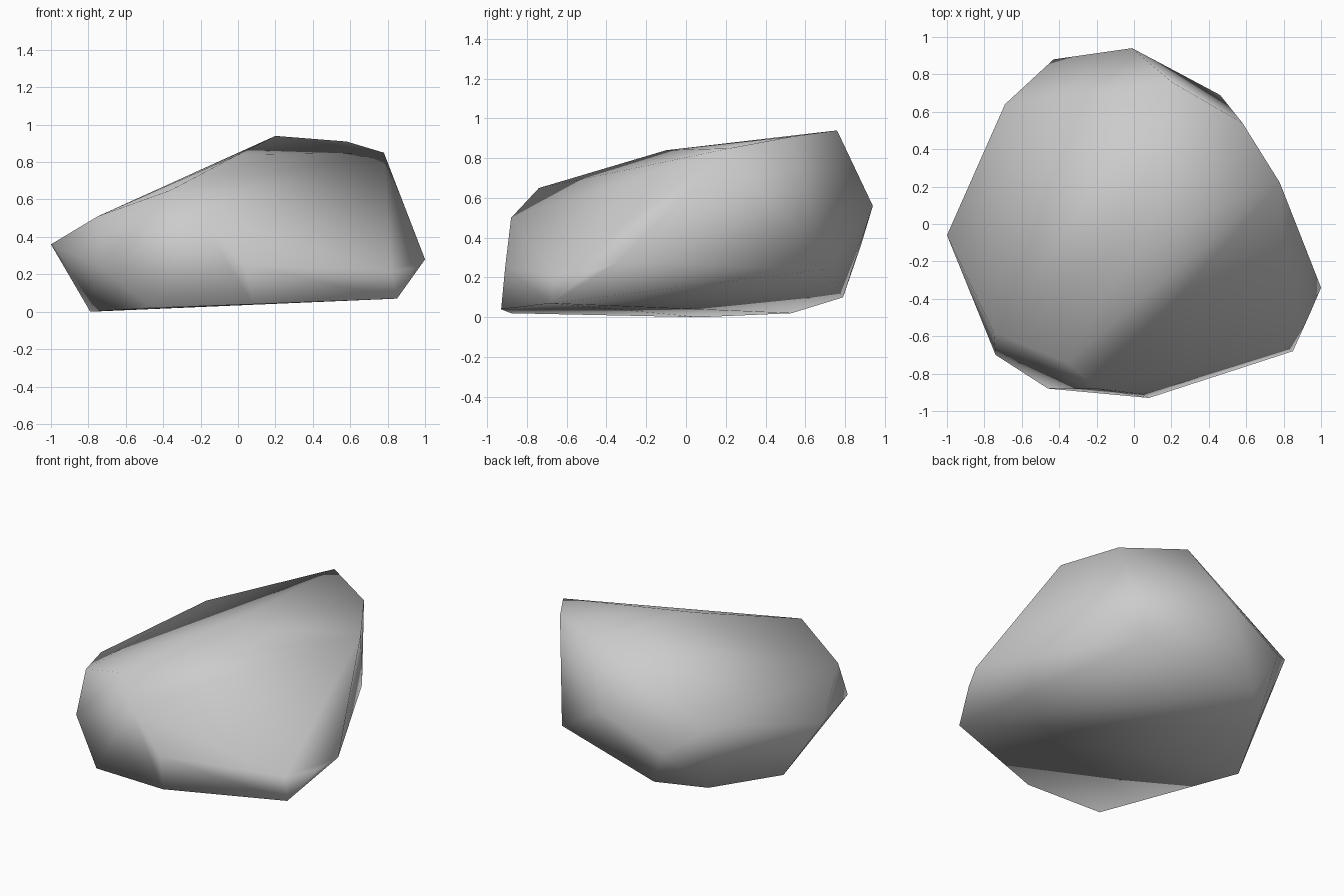
import bpy
import bmesh

cube = bpy.data.objects.get("Cube")
if cube:
    bpy.data.objects.remove(cube, do_unlink=True)

# Single stone colour
stone = bpy.data.materials.new("stone_grey")
stone.use_nodes = True
colour = (0.6, 0.6, 0.6, 1.0)
stone.diffuse_color = colour
shader = stone.node_tree.nodes["Principled BSDF"]
shader.inputs["Base Color"].default_value = colour
shader.inputs["Roughness"].default_value = 0.9

# Corners of the boulder, ring by ring
underside = [(.85, -.68, .07), (.08, -.93, .04), (-.46, -.88, .02),
             (-.79, .07, 0), (-.54, .53, .02), (-.31, .79, .10)]
girth = [(1, -.34, .28), (.94, -.48, .23), (.82, -.66, .22), (.04, -.91, .25),
         (-.74, -.70, .245), (-1, -.06, .36), (-.69, .64, .53),
         (-.43, .88, .36), (-.01, .94, .56), (.46, .69, .24)]
crown = [(-.20, -.88, .50), (-.75, -.58, .51), (-.36, -.74, .65),
         (0, -.10, .84), (.78, .22, .85), (.58, .54, .91), (.20, .76, .94)]

# Wrap the corners in a closed convex shell
bm = bmesh.new()
for corner in underside + girth + crown:
    bm.verts.new(corner)
bmesh.ops.convex_hull(bm, input=bm.verts[:])
bmesh.ops.delete(bm, geom=[v for v in bm.verts if not v.link_faces], context='VERTS')
bmesh.ops.recalc_face_normals(bm, faces=bm.faces[:])
for face in bm.faces:
    face.smooth = True

mesh = bpy.data.meshes.new("boulder")
bm.to_mesh(mesh)
bm.free()
mesh.materials.append(stone)
boulder = bpy.data.objects.new("boulder", mesh)
bpy.context.collection.objects.link(boulder)
